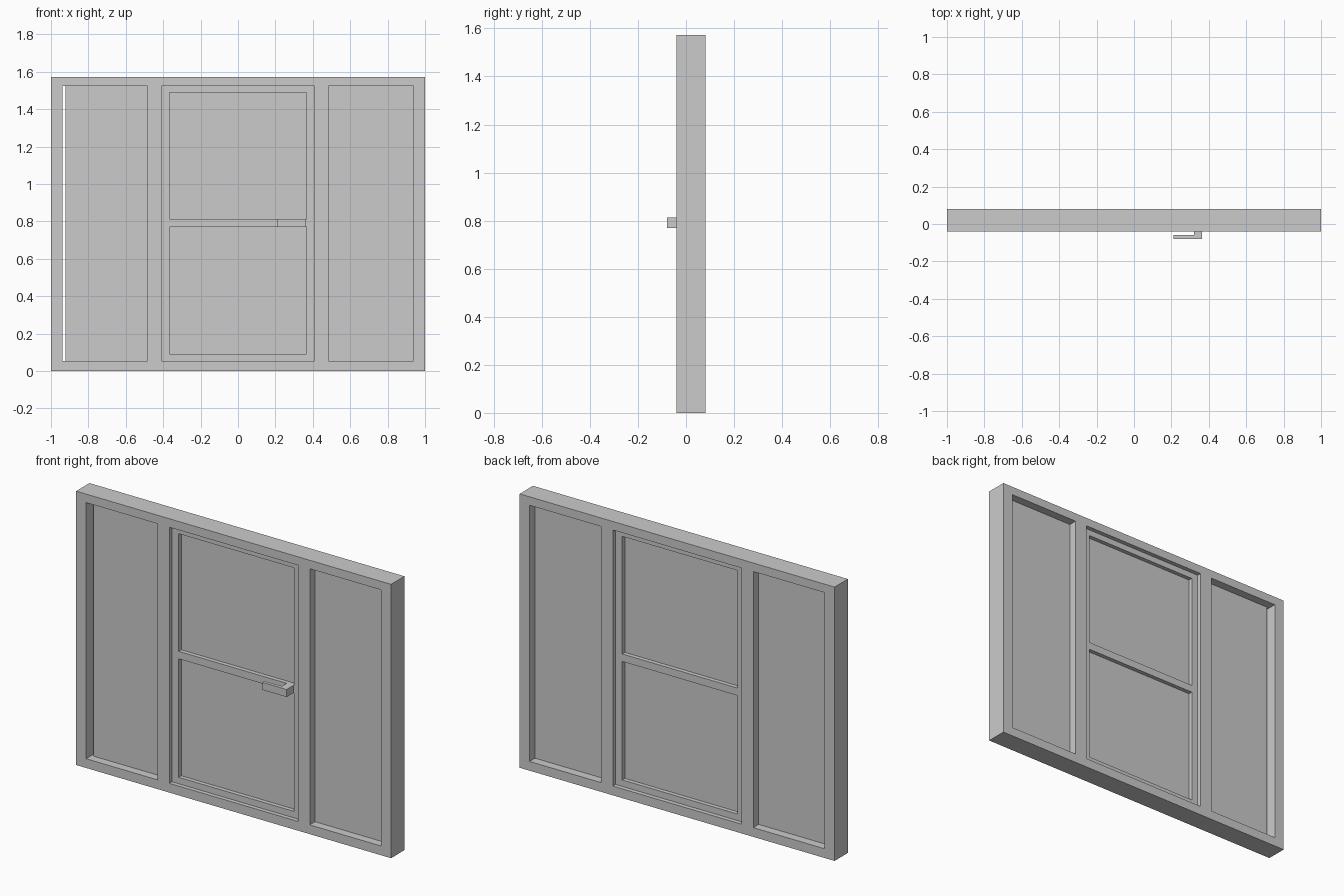
import bpy, bmesh
from mathutils import Vector

if "Cube" in bpy.data.objects:
    bpy.data.objects.remove(bpy.data.objects["Cube"])


def finish(name, bm):
    bmesh.ops.recalc_face_normals(bm, faces=bm.faces)
    mesh = bpy.data.meshes.new(name)
    bm.to_mesh(mesh)
    bm.free()
    obj = bpy.data.objects.new(name, mesh)
    bpy.context.collection.objects.link(obj)
    return obj


def extrude(bm, vec):
    geo = bmesh.ops.extrude_face_region(bm, geom=bm.faces[:])
    verts = [g for g in geo["geom"] if isinstance(g, bmesh.types.BMVert)]
    bmesh.ops.translate(bm, verts=verts, vec=Vector(vec))


def lattice(name, xs, zs, holes, y0, y1):
    """Solid slab over a grid of cells, leaving the (column, row) holes open."""
    bm = bmesh.new()
    grid = [[bm.verts.new((x, y0, z)) for z in zs] for x in xs]
    for i in range(len(xs) - 1):
        for j in range(len(zs) - 1):
            if (i, j) not in holes:
                bm.faces.new((grid[i][j], grid[i + 1][j],
                              grid[i + 1][j + 1], grid[i][j + 1]))
    loose = [v for v in bm.verts if not v.link_faces]
    bmesh.ops.delete(bm, geom=loose, context='VERTS')
    extrude(bm, (0, y1 - y0, 0))
    return finish(name, bm)


def slab(name, x0, x1, z0, z1, y0, y1):
    return lattice(name, (x0, x1), (z0, z1), (), y0, y1)


# Outer frame with two mullions
BOTTOM, TOP = 0.053, 1.523
lattice("window_frame",
        (-1, -0.937, -0.484, -0.408, 0.408, 0.484, 0.937, 1),
        (0, BOTTOM, TOP, 1.572),
        {(1, 1), (3, 1), (5, 1)}, -0.04, 0.081)

# Opening sash with a middle rail
SX = 0.366
RAIL = (0.77, 0.813)
lattice("sash", (-0.408, -SX, SX, 0.408),
        (BOTTOM, 0.09, *RAIL, 1.488, TOP),
        {(1, 1), (1, 3)}, -0.016, 0.056)

# Glass panes; the left one stops just short of its jamb
PY = (0.008, 0.032)
slab("left_pane", -0.923, -0.484, BOTTOM, TOP, *PY)
slab("right_pane", 0.484, 0.937, BOTTOM, TOP, *PY)
slab("lower_sash_pane", -SX, SX, 0.09, RAIL[0], *PY)
slab("upper_sash_pane", -SX, SX, RAIL[1], 1.488, *PY)

# L-shaped handle on the rail
bm = bmesh.new()
profile = [(0.21, -0.079), (0.364, -0.079), (0.364, -0.016),
           (0.32, -0.016), (0.32, -0.06), (0.21, -0.06)]
bm.faces.new([bm.verts.new((x, y, RAIL[0])) for x, y in profile])
extrude(bm, (0, 0, RAIL[1] - RAIL[0]))
finish("handle", bm)
